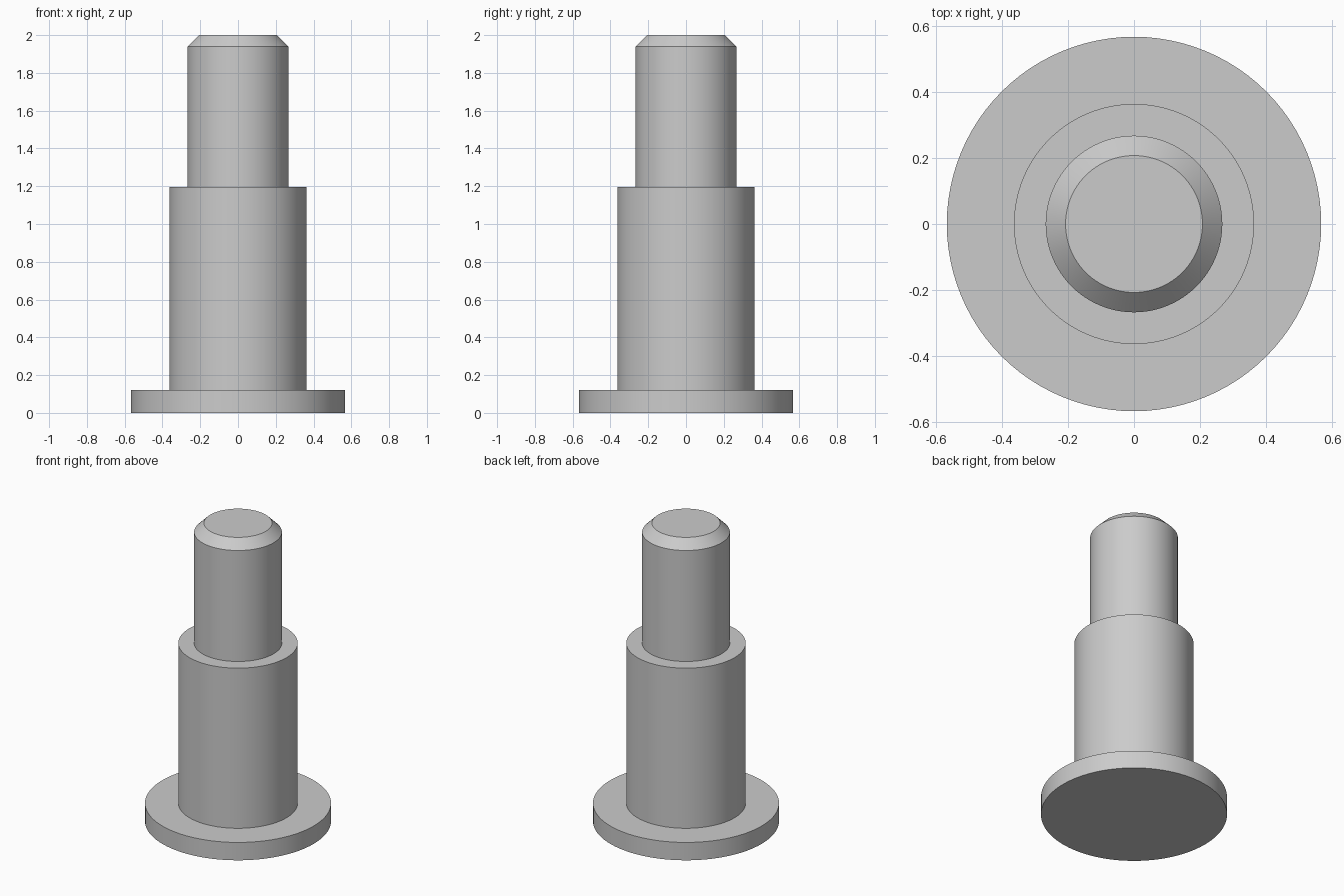
import bpy
import bmesh
import math

cube = bpy.data.objects.get("Cube")
if cube:
    bpy.data.objects.remove(cube, do_unlink=True)

# Plain grey finish
grey = bpy.data.materials.new("plain_grey")
grey.use_nodes = True
colour = (0.6, 0.6, 0.6, 1.0)
grey.diffuse_color = colour
grey.node_tree.nodes["Principled BSDF"].inputs["Base Color"].default_value = colour

# Stepped pin outline: (radius, height) from the base centre to the tip centre
PROFILE = [
    (0.0, 0.0), (0.566, 0.0), (0.566, 0.12),   # flange
    (0.363, 0.12), (0.363, 1.195),             # shoulder
    (0.267, 1.195), (0.267, 1.94),             # shank
    (0.207, 2.0), (0.0, 2.0),                  # chamfered tip
]
STEPS = 96

# Revolve the outline into one closed solid
bm = bmesh.new()
verts = [bm.verts.new((r, 0, z)) for r, z in PROFILE]
edges = [bm.edges.new(pair) for pair in zip(verts, verts[1:])]
bmesh.ops.spin(bm, geom=verts + edges, cent=(0, 0, 0), axis=(0, 0, 1),
               angle=math.tau, steps=STEPS, use_merge=True)
bmesh.ops.remove_doubles(bm, verts=bm.verts, dist=0.0001)
bmesh.ops.recalc_face_normals(bm, faces=bm.faces)

mesh = bpy.data.meshes.new("stepped_pin")
bm.to_mesh(mesh)
bm.free()
mesh.materials.append(grey)
pin = bpy.data.objects.new("stepped_pin", mesh)
bpy.context.collection.objects.link(pin)

# Smooth round walls with crisp steps
bpy.ops.object.select_all(action="DESELECT")
pin.select_set(True)
bpy.context.view_layer.objects.active = pin
bpy.ops.object.shade_smooth_by_angle(angle=math.radians(30))
